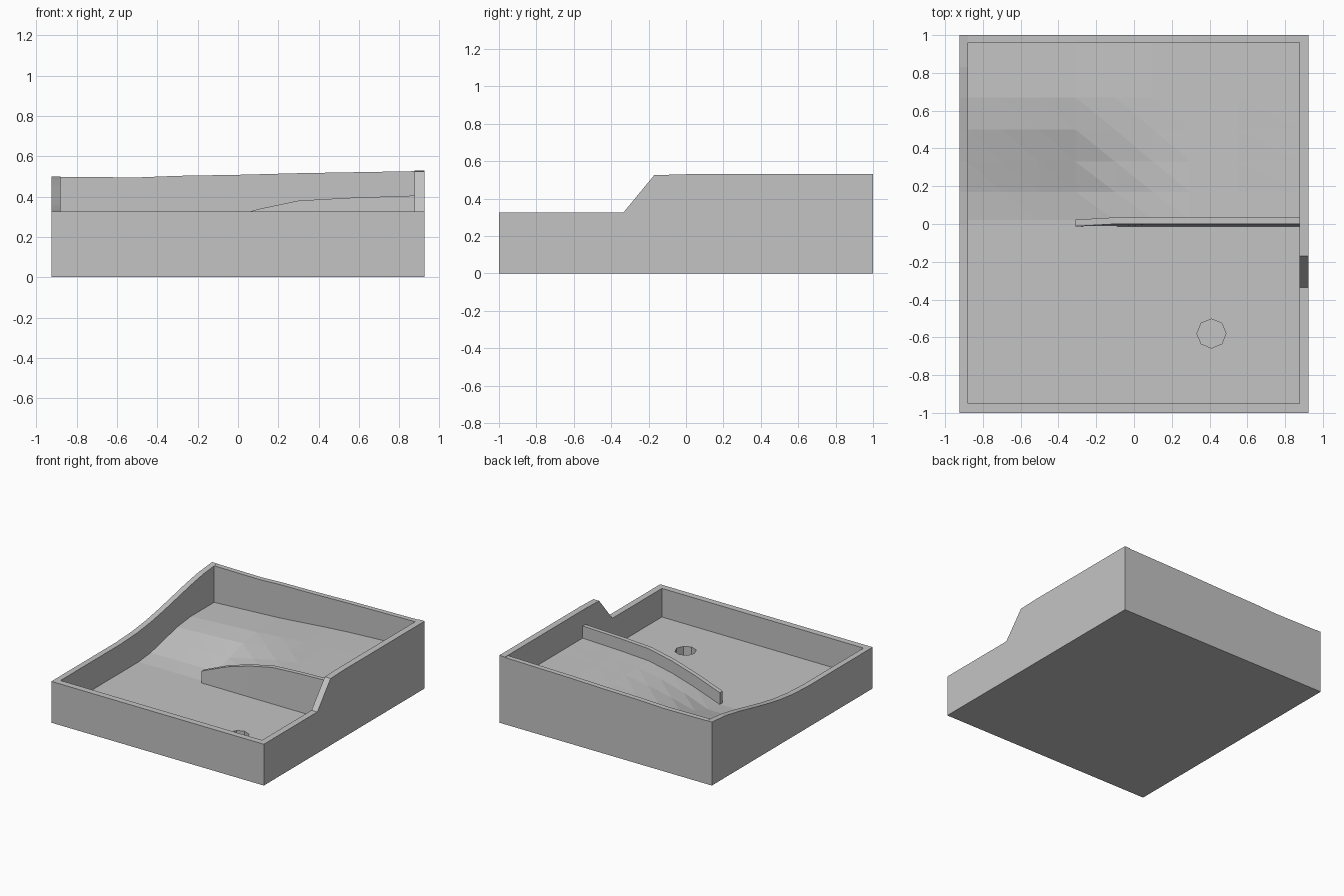
import bpy
import bmesh

cube = bpy.data.objects.get("Cube")
if cube:
    bpy.data.objects.remove(cube, do_unlink=True)

grey = bpy.data.materials.new("plain_grey")
grey.use_nodes = True
grey.diffuse_color = (0.55, 0.55, 0.55, 1)
grey.node_tree.nodes["Principled BSDF"].inputs["Base Color"].default_value = (0.55, 0.55, 0.55, 1)

# Outer and inner limits of the tray
OUT_X, OUT_Y = 0.925, 1.0
IN_L, IN_R, IN_F, IN_B = -0.88, 0.875, -0.95, 0.96
GROUND = 0.1


def lookup(knots, t):
    """Straight-line interpolation through (position, height) pairs."""
    if t <= knots[0][0]:
        return knots[0][1]
    for (a, za), (b, zb) in zip(knots, knots[1:]):
        if t <= b:
            return za + (zb - za) * (t - a) / (b - a)
    return knots[-1][1]


def finish(bm, name):
    bmesh.ops.recalc_face_normals(bm, faces=bm.faces)
    mesh = bpy.data.meshes.new(name)
    bm.to_mesh(mesh)
    bm.free()
    mesh.materials.append(grey)
    obj = bpy.data.objects.new(name, mesh)
    bpy.context.collection.objects.link(obj)
    return obj


def wall(name, axis, rim, lo, hi):
    """Upright wall: the rim profile runs along one axis, lo to hi is its thickness."""
    bm = bmesh.new()
    profile = [(rim[0][0], 0), *rim, (rim[-1][0], 0)]
    rings = []
    for side in (lo, hi):
        rings.append([bm.verts.new((side, t, z) if axis == "y" else (t, side, z))
                      for t, z in profile])
        bm.faces.new(rings[-1])
    n = len(profile)
    for i in range(n):
        j = (i + 1) % n
        bm.faces.new((rings[0][i], rings[0][j], rings[1][j], rings[1][i]))
    return finish(bm, name)


# Surrounding walls
LOW = 0.325
left_rim = [(-OUT_Y, LOW), (-0.2, LOW), (0, 0.335), (0.17, 0.355), (0.33, 0.384),
            (0.5, 0.42), (0.67, 0.457), (0.83, 0.485), (OUT_Y, 0.5)]
right_rim = [(-OUT_Y, LOW), (-0.335, LOW), (-0.17, 0.525), (0, 0.53), (OUT_Y, 0.53)]
back_rim = [(IN_L, 0.498), (-0.5, 0.495), (-0.3, 0.503), (0, 0.508),
            (0.3, 0.516), (IN_R, 0.526)]
wall("wall_low_x", "y", left_rim, -OUT_X, IN_L)
wall("wall_high_x", "y", right_rim, IN_R, OUT_X)
wall("back_wall", "x", back_rim, IN_B, OUT_Y)
wall("front_wall", "x", [(IN_L, LOW), (IN_R, LOW)], -OUT_Y, IN_F)

# Height of the divider top, and of the floor along the back wall
divider_top = [(-0.31, 0.193), (-0.1, 0.278), (0.1, 0.338), (0.3, 0.38),
               (0.55, 0.394), (IN_R, 0.405)]
back_floor = [(IN_L, 0.21), (-0.31, 0.24), (0.22, 0.285), (0.62, 0.305), (IN_R, 0.31)]


def floor_height(x, y):
    if y <= 0:
        return GROUND
    near = max(GROUND, lookup(divider_top, x) - 0.095)
    t = min(1, max(0, (y - 0.02) / 0.65))
    t = t * t * (3 - 2 * t)
    return near + (lookup(back_floor, x) - near) * t


# Playing floor: a solid block with a sculpted top
xs = [IN_L, -0.7, -0.5, -0.31, -0.1, 0.1, 0.3, 0.55, IN_R]
ys = [IN_F, -0.17, 0, 0.02, 0.17, 0.33, 0.5, 0.67, IN_B]
bm = bmesh.new()
top = [[bm.verts.new((x, y, floor_height(x, y))) for y in ys] for x in xs]
base = [[bm.verts.new((x, y, 0)) for y in ys] for x in xs]
for i in range(len(xs) - 1):
    for j in range(len(ys) - 1):
        for g in (top, base):
            bm.faces.new((g[i][j], g[i + 1][j], g[i + 1][j + 1], g[i][j + 1]))


def skirt(upper, lower):
    for k in range(len(upper) - 1):
        bm.faces.new((upper[k], upper[k + 1], lower[k + 1], lower[k]))


for e in (0, -1):
    skirt(top[e], base[e])
    skirt([r[e] for r in top], [r[e] for r in base])
bmesh.ops.triangulate(bm, faces=bm.faces)
floor = finish(bm, "floor")

# Eight-sided cup cut into the floor
bpy.ops.mesh.primitive_cylinder_add(vertices=8, radius=0.077, depth=0.2,
                                    location=(0.41, -0.58, 0.13))
cutter = bpy.context.object
cutter.name = "cup_cutter"
cutter.data.materials.append(grey)
cut = floor.modifiers.new("cup", "BOOLEAN")
cut.operation = "DIFFERENCE"
cut.solver = "EXACT"
cut.object = cutter
bpy.context.view_layer.objects.active = floor
bpy.ops.object.modifier_apply(modifier=cut.name)
bpy.data.objects.remove(cutter, do_unlink=True)

# Curved divider that retains the raised part of the floor
bm = bmesh.new()
sections = []
for x, z in divider_top:
    shift = -0.012 if x < -0.2 else 0
    sections.append([bm.verts.new(p) for p in (
        (x, -0.015, 0.05), (x, shift, z), (x, 0.035 + shift, z), (x, 0.035 + shift, 0.05))])
for a, b in zip(sections, sections[1:]):
    for k in range(4):
        m = (k + 1) % 4
        bm.faces.new((a[k], a[m], b[m], b[k]))
bm.faces.new(sections[0])
bm.faces.new(sections[-1])
finish(bm, "divider")
